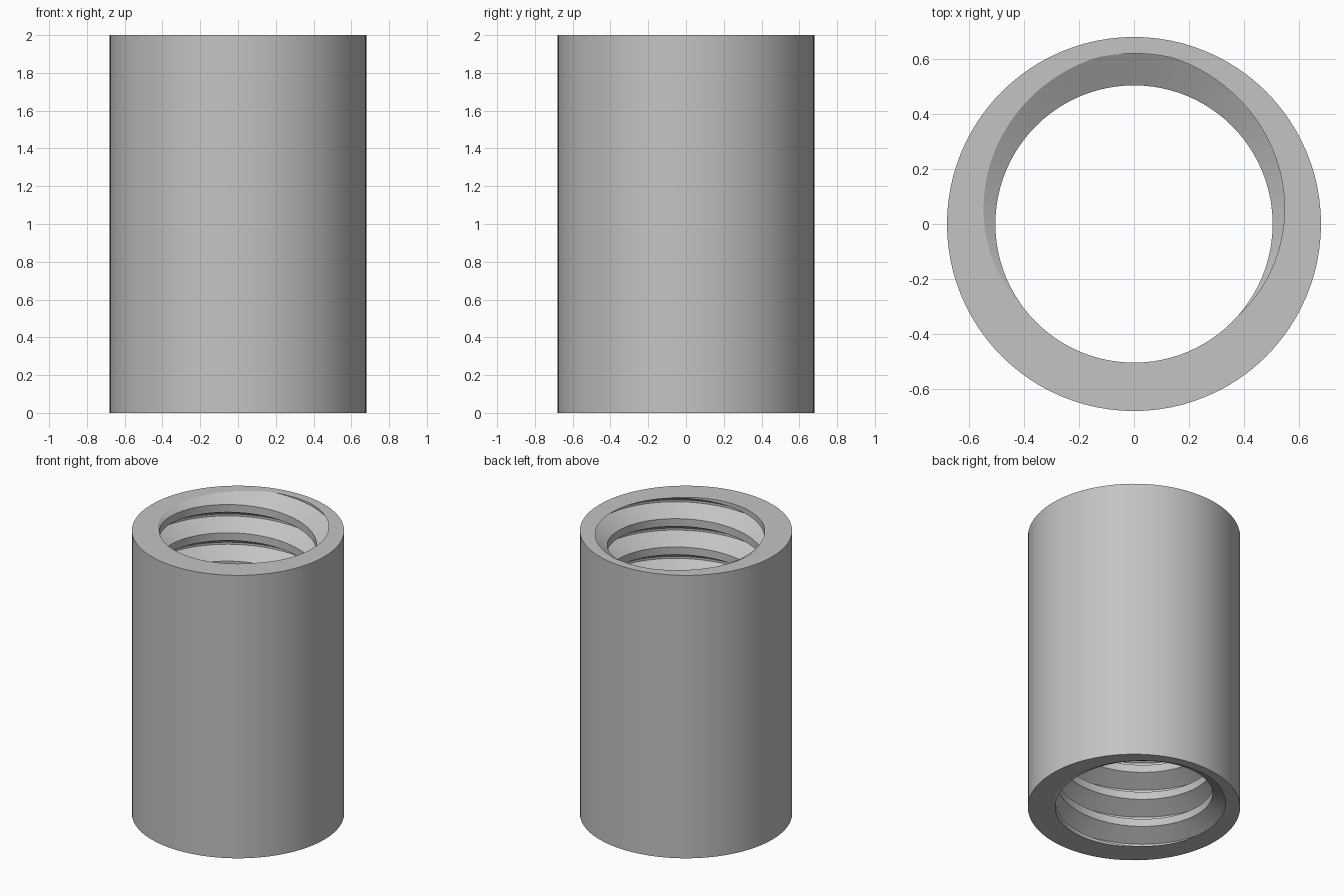
import bpy
import bmesh
from math import cos, sin, tau, radians

if "Cube" in bpy.data.objects:
    bpy.data.objects.remove(bpy.data.objects["Cube"], do_unlink=True)

HEIGHT, OUTER_R = 2.0, 0.68
MINOR_R, MAJOR_R = 0.504, 0.62
TURNS, SEGS = 10, 96
PITCH = HEIGHT / TURNS
CREST, FLANK = 0.036, 0.328      # half groove floor and flank width, in pitches

# One groove: heights in pitches about its centre, with radii
GROOVE = [(-CREST - FLANK, MINOR_R), (-CREST, MAJOR_R),
          (CREST, MAJOR_R), (CREST + FLANK, MINOR_R)]

steel = bpy.data.materials.new("steel_grey")
steel.use_nodes = True
grey = (0.55, 0.55, 0.55, 1)
steel.diffuse_color = grey
steel.node_tree.nodes["Principled BSDF"].inputs["Base Color"].default_value = grey

bm = bmesh.new()


def point(radius, i, z):
    a = tau * i / SEGS
    return bm.verts.new((radius * cos(a), radius * sin(a), z))


# Right-handed internal thread, made longer than the sleeve
columns = []
for i in range(SEGS):
    rise = i / SEGS - 0.25
    columns.append([point(r, i, PITCH * (turn + rise + u))
                    for turn in range(-2, TURNS + 3) for u, r in GROOVE])
# The last column meets the first one turn higher
columns.append(columns[0][len(GROOVE):])
for a, b in zip(columns, columns[1:]):
    for k in range(min(len(a), len(b)) - 1):
        bm.faces.new((a[k], a[k + 1], b[k + 1], b[k]))

# Trim the thread flush with both ends
for z, side in ((0, -1), (HEIGHT, 1)):
    bmesh.ops.bisect_plane(bm, geom=bm.verts[:] + bm.edges[:] + bm.faces[:], dist=1e-6,
                           plane_co=(0, 0, z), plane_no=(0, 0, side), clear_outer=True)
bmesh.ops.remove_doubles(bm, verts=bm.verts[:], dist=1e-5)

# Outer wall
low = [point(OUTER_R, i, 0) for i in range(SEGS)]
high = [point(OUTER_R, i, HEIGHT) for i in range(SEGS)]
for i in range(SEGS):
    j = (i + 1) % SEGS
    bm.faces.new((low[i], low[j], high[j], high[i]))

# Ring-shaped end faces
for z in (0, HEIGHT):
    rim = [e for e in bm.edges if e.is_boundary
           and all(abs(v.co.z - z) < 1e-4 for v in e.verts)]
    bmesh.ops.triangle_fill(bm, edges=rim, use_beauty=True, normal=(0, 0, 1 if z else -1))
bmesh.ops.recalc_face_normals(bm, faces=bm.faces[:])

mesh = bpy.data.meshes.new("threaded_sleeve")
bm.to_mesh(mesh)
bm.free()
mesh.materials.append(steel)
sleeve = bpy.data.objects.new("threaded_sleeve", mesh)
bpy.context.collection.objects.link(sleeve)

bpy.ops.object.select_all(action="DESELECT")
sleeve.select_set(True)
bpy.context.view_layer.objects.active = sleeve
bpy.ops.object.shade_smooth_by_angle(angle=radians(25))
